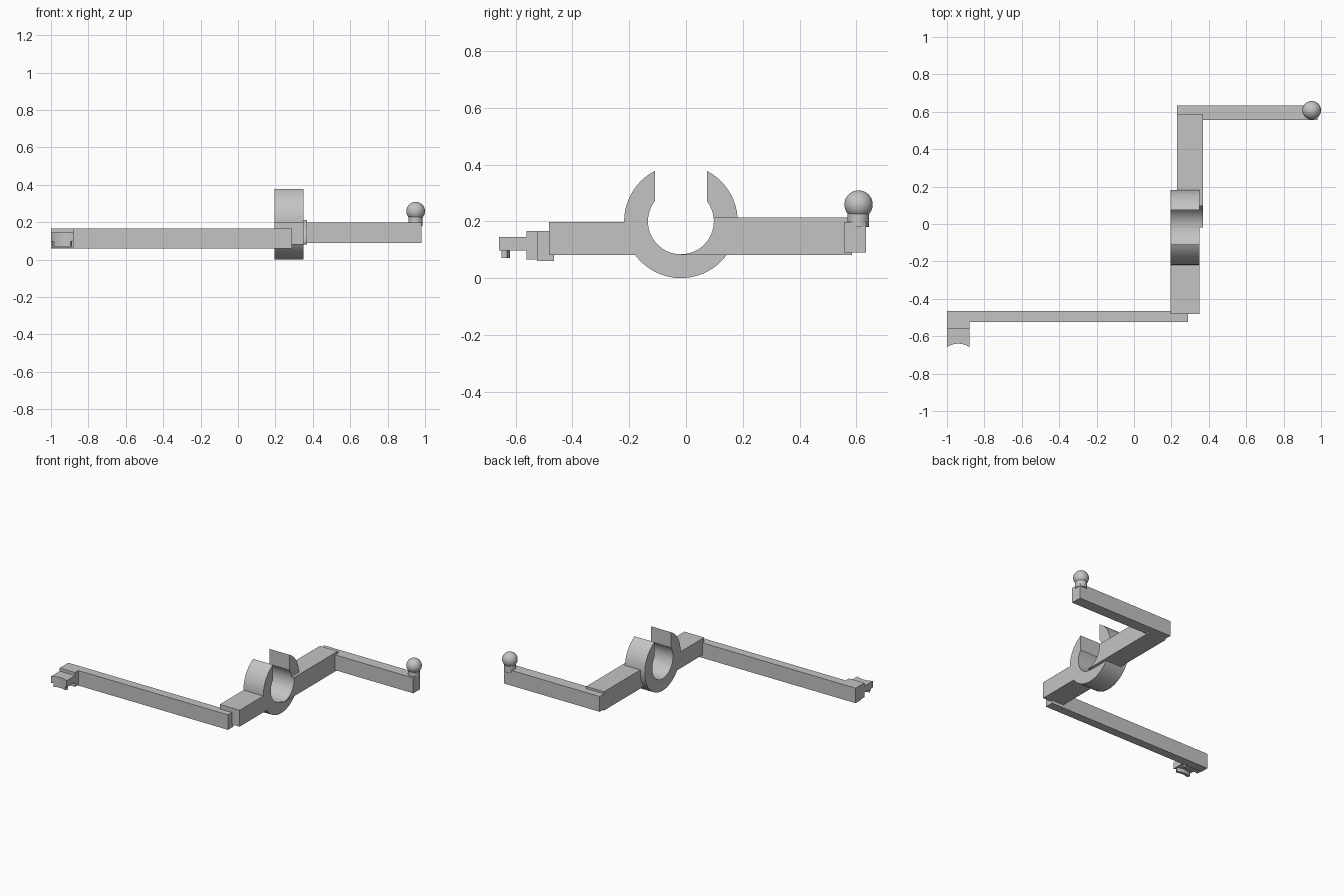
import bpy
import bmesh
from math import sin, cos, acos, asin, pi, radians
from mathutils import Vector

if "Cube" in bpy.data.objects:
    bpy.data.objects.remove(bpy.data.objects["Cube"])

grey = bpy.data.materials.new("plain grey")
grey.use_nodes = True
grey.diffuse_color = (0.55, 0.55, 0.55, 1)
grey.node_tree.nodes["Principled BSDF"].inputs["Base Color"].default_value = (0.55, 0.55, 0.55, 1)


def finish(name, bm):
    bmesh.ops.recalc_face_normals(bm, faces=bm.faces)
    mesh = bpy.data.meshes.new(name)
    bm.to_mesh(mesh)
    bm.free()
    obj = bpy.data.objects.new(name, mesh)
    bpy.context.collection.objects.link(obj)
    mesh.materials.append(grey)
    bpy.ops.object.select_all(action='DESELECT')
    obj.select_set(True)
    bpy.context.view_layer.objects.active = obj
    bpy.ops.object.shade_smooth_by_angle(angle=radians(30))
    return obj


def extrude(name, points, axis, low, high):
    """Extrude a closed profile along x (points are y, z) or z (points are x, y)."""
    bm = bmesh.new()
    place = (lambda a, b: (low, a, b)) if axis == 'x' else (lambda a, b: (a, b, low))
    face = bm.faces.new([bm.verts.new(place(a, b)) for a, b in points])
    result = bmesh.ops.extrude_face_region(bm, geom=[face])
    step = Vector((high - low, 0, 0) if axis == 'x' else (0, 0, high - low))
    bmesh.ops.translate(bm, vec=step, verts=[g for g in result["geom"] if isinstance(g, bmesh.types.BMVert)])
    return finish(name, bm)


def box(name, x0, x1, y0, y1, z0, z1):
    return extrude(name, [(x0, y0), (x1, y0), (x1, y1), (x0, y1)], 'z', z0, z1)


def arc(cx, cy, r, start, end, steps):
    angles = [start + (end - start) * i / steps for i in range(steps + 1)]
    return [(cx + r * cos(a), cy + r * sin(a)) for a in angles]


# Open clip ring with a straight slot at the top
RY, RZ, OUTER, BORE, SLOT = -0.018, 0.2, 0.2, 0.116, 0.092
out_a, in_a = acos(SLOT / OUTER), acos(SLOT / BORE)
extrude("clip_ring",
        arc(RY, RZ, OUTER, out_a, -pi - out_a, 64) + arc(RY, RZ, BORE, -pi - in_a, in_a, 64),
        'x', 0.195, 0.35)

# Arms joining the ring
box("front_ring_arm", 0.195, 0.35, -0.482, -0.16, 0.082, 0.198)
TOP = 0.213
extrude("back_ring_arm",
        [(RY, 0.081), (0.585, 0.081), (0.585, TOP)]
        + arc(RY, RZ, BORE, asin((TOP - RZ) / BORE), -pi / 2, 24),
        'x', 0.23, 0.37)

# Long side arms
box("back_side_arm", 0.23, 0.98, 0.556, 0.634, 0.09, 0.198)
box("front_side_arm", -1.0, 0.29, -0.525, -0.465, 0.06, 0.166)

# Ball stud on the back side arm
bm = bmesh.new()
bmesh.ops.create_cone(bm, cap_ends=True, segments=32, radius1=0.038, radius2=0.038, depth=0.06)
bmesh.ops.translate(bm, vec=(0.949, 0.607, 0.21), verts=bm.verts)
finish("ball_post", bm)
bm = bmesh.new()
bmesh.ops.create_uvsphere(bm, u_segments=32, v_segments=20, radius=0.05)
bmesh.ops.translate(bm, vec=(0.95, 0.608, 0.259), verts=bm.verts)
finish("ball", bm)

# Hooked end of the front side arm
CX, CY, R = -0.94, -0.749, 0.109
half = asin(0.06 / R)
box("hook_block", -1.0, -0.88, -0.562, -0.52, 0.065, 0.166)
extrude("hook_plate",
        [(-0.88, -0.555), (-1.0, -0.555)] + arc(CX, CY, R, pi / 2 + half, pi / 2 - half, 16),
        'z', 0.097, 0.144)
lip = asin(0.045 / R)
extrude("hook_lip",
        arc(CX, CY, R, pi / 2 + lip, pi / 2 - lip, 16)
        + arc(CX, CY, R + 0.02, pi / 2 - lip, pi / 2 + lip, 16),
        'z', 0.071, 0.1)
